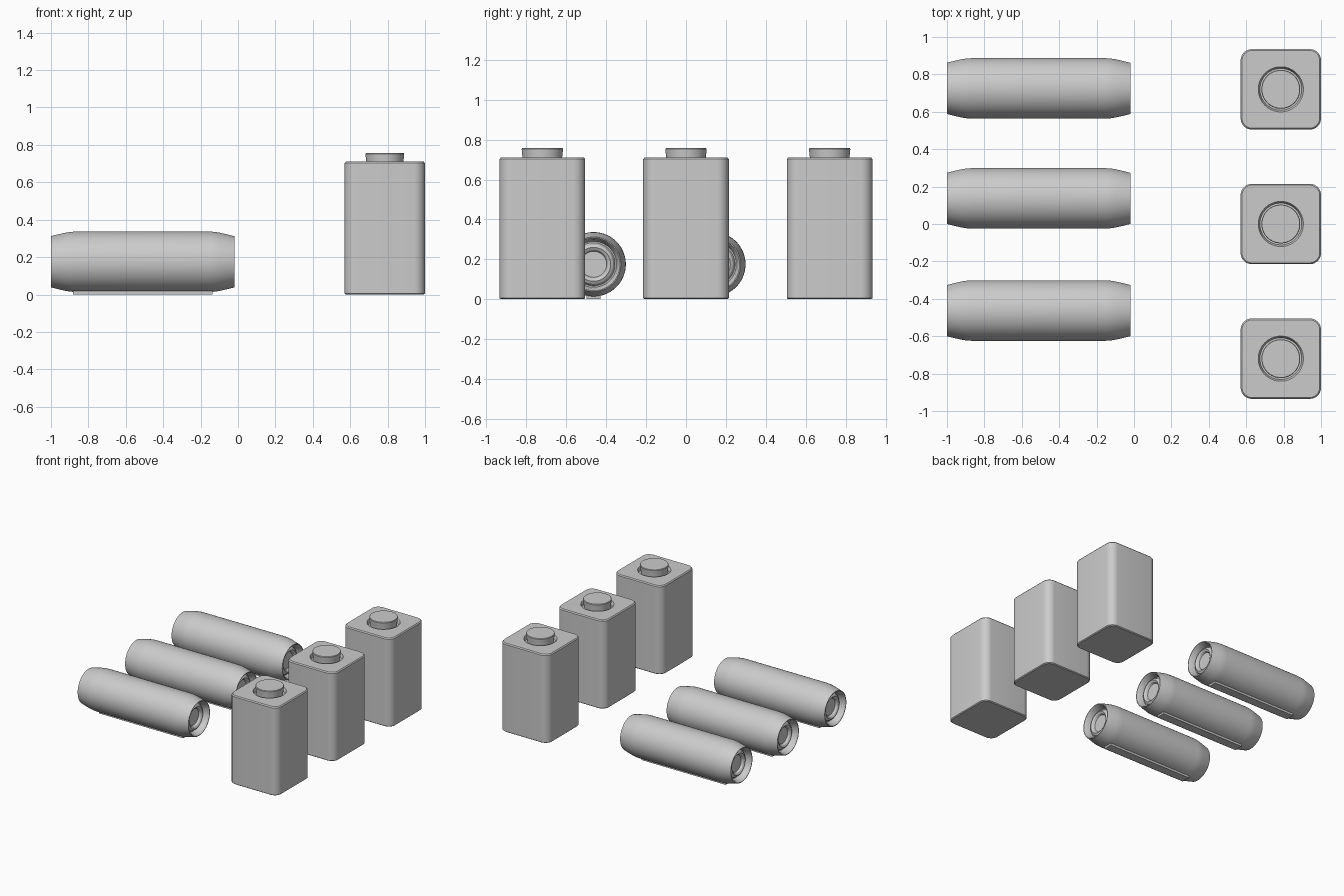
import bpy, bmesh
from math import cos, sin, pi, radians

if "Cube" in bpy.data.objects:
    bpy.data.objects.remove(bpy.data.objects["Cube"])


def circle(r, n):
    return [(r * cos(2 * pi * (i + 0.5) / n), r * sin(2 * pi * (i + 0.5) / n)) for i in range(n)]


def rounded_square(half, r, seg=9):
    pts = []
    for c, (sx, sy) in enumerate([(1, 1), (-1, 1), (-1, -1), (1, -1)]):
        for i in range(seg):
            a = radians(90) * (c + i / (seg - 1))
            pts.append((sx * (half - r) + r * cos(a), sy * (half - r) + r * sin(a)))
    return pts


def loft(name, loops, location, along_x=False):
    """Skin a stack of (height, outline) loops and close both ends."""
    bm = bmesh.new()
    rings = []
    for h, pts in loops:
        rings.append([bm.verts.new((h, u, v) if along_x else (u, v, h)) for u, v in pts])
    for a, b in zip(rings, rings[1:]):
        n = len(a)
        for i in range(n):
            bm.faces.new((a[i], a[(i + 1) % n], b[(i + 1) % n], b[i]))
    bm.faces.new(rings[0][::-1])
    bm.faces.new(rings[-1])
    bmesh.ops.recalc_face_normals(bm, faces=bm.faces)
    return finish(name, bm, location)


def finish(name, bm, location):
    me = bpy.data.meshes.new(name)
    bm.to_mesh(me)
    bm.free()
    ob = bpy.data.objects.new(name, me)
    bpy.context.collection.objects.link(ob)
    ob.location = location
    bpy.ops.object.select_all(action='DESELECT')
    ob.select_set(True)
    bpy.context.view_layer.objects.active = ob
    bpy.ops.object.shade_smooth_by_angle(angle=radians(30))
    return ob


# Square canisters: rounded body, sunken ring and round neck in one skin
body = [(0, 0.208, 0.055), (0.006, 0.215, 0.06), (0.702, 0.215, 0.06), (0.71, 0.208, 0.055)]
neck = [(0.71, 0.121), (0.703, 0.117), (0.68, 0.112), (0.68, 0.098),
        (0.70, 0.098), (0.73, 0.102), (0.752, 0.104), (0.757, 0.101)]
canister = ([(z, rounded_square(h, r)) for z, h, r in body]
            + [(z, circle(r, 36)) for z, r in neck])
for i, y in enumerate((-0.72, 0, 0.72)):
    loft(f"canister_{i + 1}", canister, (0.785, y, 0))

# Lying cylinders: half profile (distance from middle, radius), mirrored
half = [(0.44, 0.065), (0.455, 0.072), (0.463, 0.085), (0.455, 0.098), (0.435, 0.108),
        (0.435, 0.115), (0.475, 0.123), (0.49, 0.132), (0.49, 0.137),
        (0.455, 0.146), (0.41, 0.156), (0.385, 0.160), (0.36, 0.1615)]
profile = [(-x, r) for x, r in half] + half[::-1]
for i, y in enumerate((-0.463, 0.137, 0.725)):
    loft(f"cylinder_{i + 1}", [(x, circle(r, 64)) for x, r in profile],
         (-0.51, y, 0.175), along_x=True)
    # Flat foot strip underneath
    bm = bmesh.new()
    bmesh.ops.create_cube(bm, size=1)
    bmesh.ops.scale(bm, vec=(0.745, 0.07, 0.03), verts=bm.verts)
    finish(f"foot_strip_{i + 1}", bm, (-0.51, y, 0.015))
